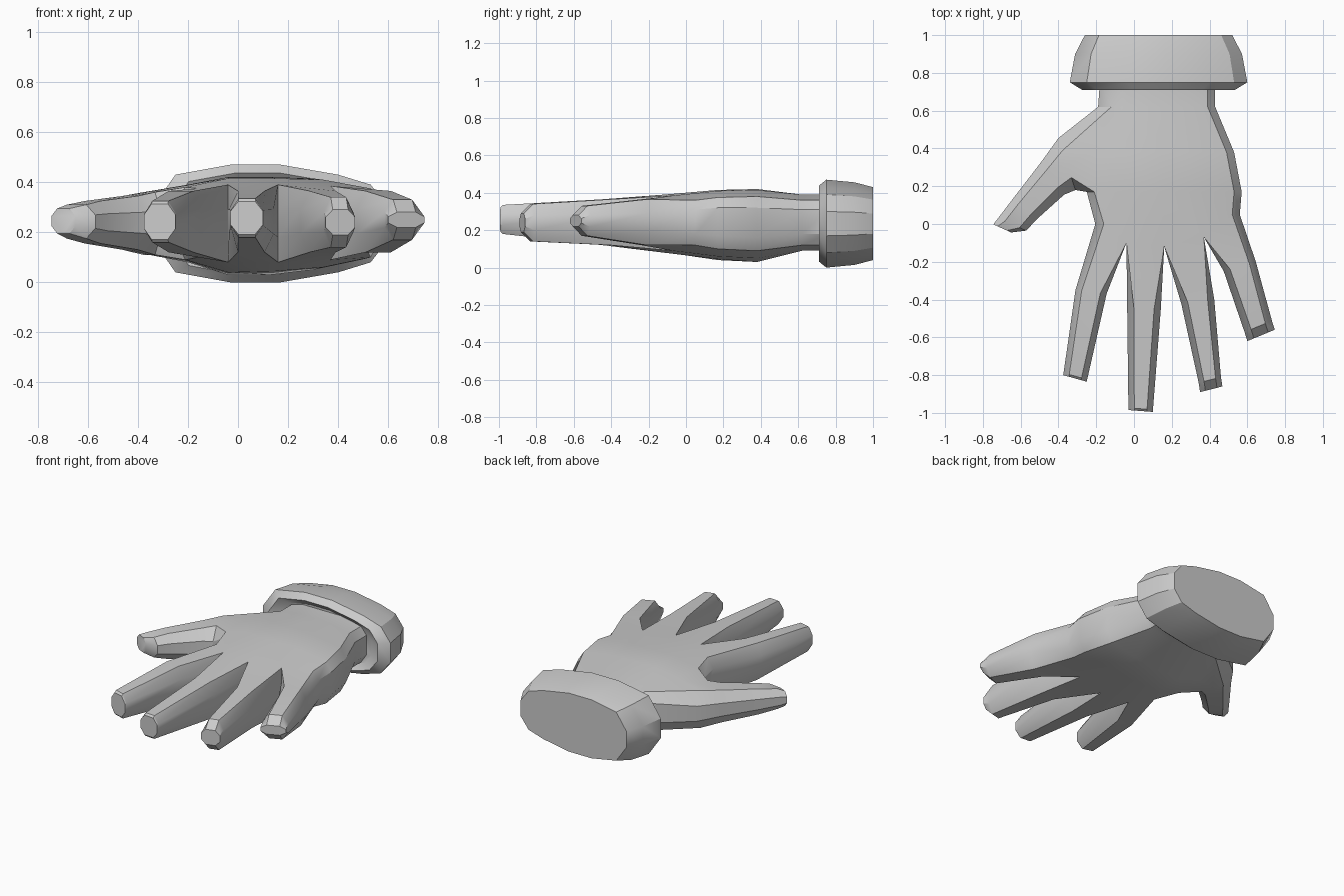
import bpy, bmesh, math
from mathutils import Vector

if "Cube" in bpy.data.objects:
    bpy.data.objects.remove(bpy.data.objects["Cube"])

grey = bpy.data.materials.new("light_grey")
grey.diffuse_color = (0.6, 0.6, 0.6, 1)
grey.use_nodes = True
grey.node_tree.nodes["Principled BSDF"].inputs["Base Color"].default_value = grey.diffuse_color


def loft(bm, rings, skip=lambda i, k: False, cap_start=False, cap_end=True):
    """Bridge consecutive rings of points with quads."""
    n = len(rings[0])
    for i in range(len(rings) - 1):
        a, b = rings[i], rings[i + 1]
        for k in range(n):
            if not skip(i, k):
                m = (k + 1) % n
                bm.faces.new([bm.verts.new(p) for p in (a[k], a[m], b[m], b[k])])
    for use, ring in ((cap_start, rings[0]), (cap_end, rings[-1])):
        if use:
            bm.faces.new([bm.verts.new(p) for p in ring])


def finish(bm, name, angle):
    bmesh.ops.remove_doubles(bm, verts=bm.verts, dist=0.0005)
    bmesh.ops.recalc_face_normals(bm, faces=bm.faces)
    mesh = bpy.data.meshes.new(name)
    bm.to_mesh(mesh)
    bm.free()
    mesh.materials.append(grey)
    obj = bpy.data.objects.new(name, mesh)
    bpy.context.collection.objects.link(obj)
    bpy.ops.object.select_all(action='DESELECT')
    obj.select_set(True)
    bpy.context.view_layer.objects.active = obj
    bpy.ops.object.shade_smooth_by_angle(angle=math.radians(angle))


def finger_ring(left, right, zb, zt, inset=0.24, middle=False):
    """Bevelled section between two plan points; middle adds a centre line."""
    l, r = Vector(left), Vector(right)
    steps = [inset, 0.5, 1 - inset] if middle else [inset, 1 - inset]
    at = lambda t, z: (*l.lerp(r, t), z)
    hi, lo = zb + 0.7 * (zt - zb), zb + 0.3 * (zt - zb)
    return ([at(t, zt) for t in steps] + [at(1, hi), at(1, lo)]
            + [at(t, zb) for t in reversed(steps)] + [at(0, lo), at(0, hi)])


def palm_ring(ys, xs, x_left, x_right, tops, bottoms, hi, lo):
    top = list(zip(xs, ys, tops))
    bottom = list(zip(xs, ys, bottoms))[::-1]
    return (top + [(x_right, ys[4], hi), (x_right, ys[4], lo)]
            + bottom + [(x_left, ys[0], lo), (x_left, ys[0], hi)])


bm = bmesh.new()

# Palm: wrist to knuckles, with a column for each finger
wrist_x = [-0.12, -0.04, 0.10, 0.24, 0.39]
wrist_top = [0.37, 0.39, 0.39, 0.39, 0.36]
wrist_low = [0.11, 0.09, 0.09, 0.09, 0.12]
palm = [
    palm_ring([0.76] * 5, wrist_x, -0.18, 0.43, wrist_top, wrist_low, 0.31, 0.18),
    palm_ring([0.62] * 5, wrist_x, -0.19, 0.43, wrist_top, wrist_low, 0.31, 0.18),
    palm_ring([0.38] * 5, [-0.20, -0.04, 0.13, 0.30, 0.49], -0.25, 0.53,
              [0.39, 0.42, 0.42, 0.415, 0.38], [0.08, 0.03, 0.03, 0.05, 0.09], 0.32, 0.16),
    palm_ring([0.17] * 5, [-0.21, -0.04, 0.15, 0.34, 0.53], -0.25, 0.57,
              [0.38, 0.415, 0.415, 0.41, 0.375], [0.09, 0.04, 0.045, 0.06, 0.10], 0.32, 0.17),
    palm_ring([0.0, -0.10, -0.12, -0.07, 0.05], [-0.16, -0.04, 0.16, 0.37, 0.52], -0.205, 0.56,
              [0.375, 0.39, 0.39, 0.385, 0.36], [0.10, 0.08, 0.08, 0.09, 0.12], 0.31, 0.18),
]
# The left side stays open where the thumb grows out
loft(bm, palm, skip=lambda i, k: i in (1, 2) and k in (11, 12, 13), cap_start=True, cap_end=False)

# Fingers: plan points at middle joint and tip, tip heights, tip rounding
fingers = [
    ((-0.31, -0.35), (-0.145, -0.37), (-0.375, -0.80), (-0.25, -0.835), 0.16, 0.325, 0.012),
    ((-0.036, -0.45), (0.142, -0.45), (-0.03, -0.985), (0.10, -0.995), 0.18, 0.335, 0.012),
    ((0.25, -0.42), (0.425, -0.40), (0.35, -0.89), (0.468, -0.86), 0.14, 0.34, 0.05),
    ((0.475, -0.25), (0.645, -0.20), (0.60, -0.62), (0.745, -0.56), 0.17, 0.33, 0.05),
]
knuckle = palm[4]


def web(j):
    """Upper and lower side points of the knuckle at gap j."""
    if j == 0:
        return knuckle[13], knuckle[12]
    if j == 4:
        return knuckle[5], knuckle[6]
    x, y, _ = knuckle[j]
    return (x, y, 0.29), (x, y, 0.18)


for j, (ml, mr, tl, tr, zb, zt, rnd) in enumerate(fingers):
    lh, ll = web(j)
    rh, rl = web(j + 1)
    base = [knuckle[j], knuckle[j + 1], rh, rl, knuckle[10 - j], knuckle[11 - j], ll, lh]
    along = (Vector(tl) + Vector(tr) - Vector(ml) - Vector(mr)).normalized() * rnd
    loft(bm, [base,
              finger_ring(ml, mr, 0.12, 0.365, 0.2),
              finger_ring(Vector(tl) - along, Vector(tr) - along, zb, zt),
              finger_ring(tl, tr, zb + rnd, zt - rnd)])

# Thumb grows from the open side of the palm
w, m, f = palm[1], palm[2], palm[3]
thumb_base = [f[0], m[0], w[0], w[13], w[12], w[11], m[11], f[11], f[12], f[13]]
thumb = [
    ((-0.31, 0.18), (-0.40, 0.455), 0.11, 0.36),
    ((-0.37, 0.155), (-0.49, 0.33), 0.13, 0.345),
    ((-0.52, 0.02), (-0.64, 0.135), 0.155, 0.325),
    ((-0.57, -0.035), (-0.72, 0.03), 0.175, 0.31),
    ((-0.65, -0.045), (-0.745, -0.002), 0.195, 0.295),
]
loft(bm, [thumb_base] + [finger_ring(*t, middle=True) for t in thumb])
finish(bm, "glove_hand", 32)

# Cuff: faceted band around the wrist with a recessed front
half = [(0.60, 0.30), (0.53, 0.39), (0.40, 0.43), (0.17, 0.47),
        (-0.03, 0.47), (-0.25, 0.43), (-0.34, 0.30)]
outline = half + [(x, 0.47 - z) for x, z in reversed(half)]
cx, cz = 0.13, 0.235
bm = bmesh.new()
loft(bm, [[(cx + (x - cx) * s, y, cz + (z - cz) * s) for x, z in outline]
          for y, s in ((1.0, 0.83), (0.9, 0.94), (0.75, 1.0), (0.71, 0.86), (0.74, 0.72))],
     cap_start=True)
finish(bm, "cuff", 32)
